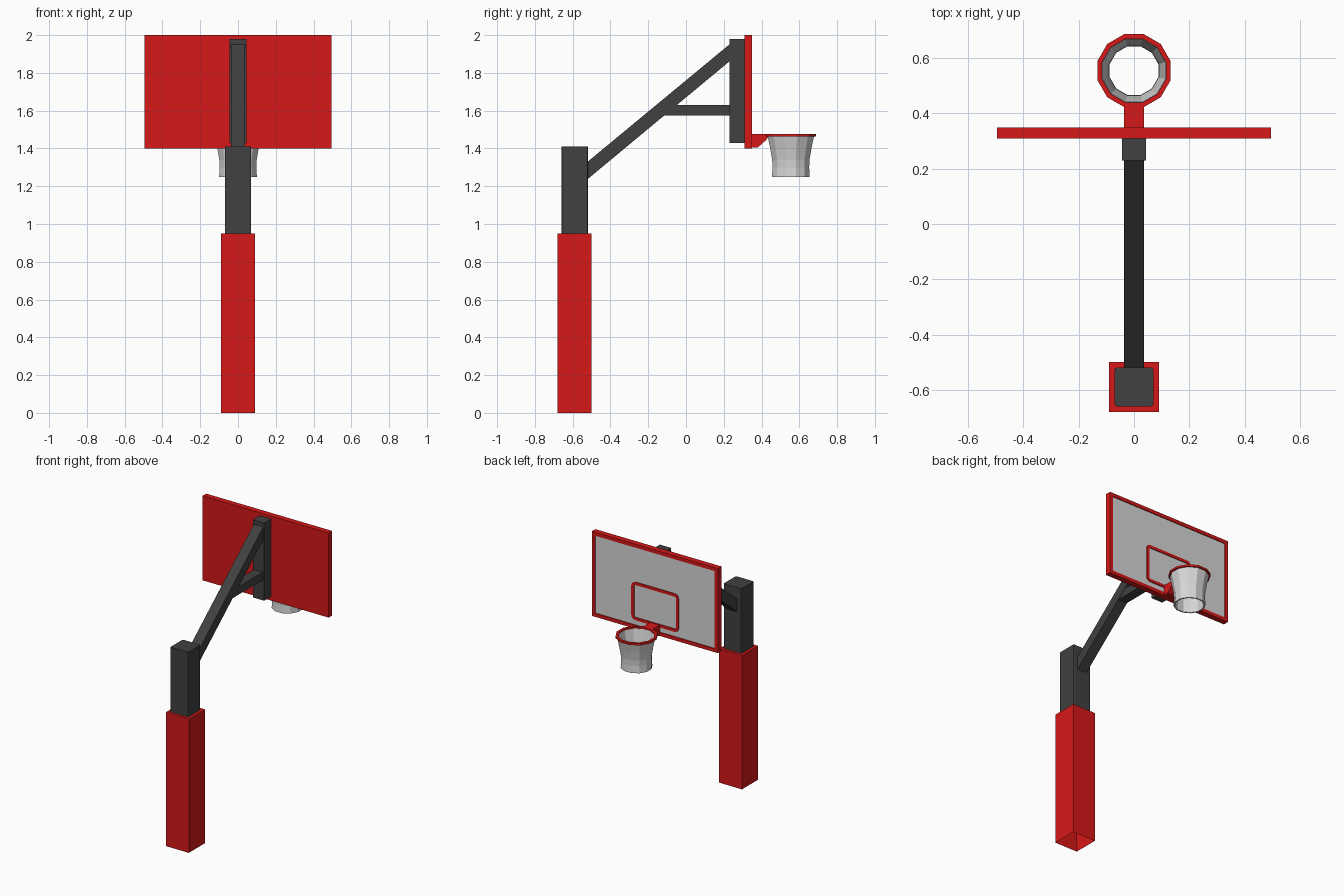
import bpy, bmesh, math

if "Cube" in bpy.data.objects:
    bpy.data.objects.remove(bpy.data.objects["Cube"])


def material(name, rgb):
    m = bpy.data.materials.new(name)
    m.diffuse_color = (*rgb, 1)
    m.use_nodes = True
    m.node_tree.nodes["Principled BSDF"].inputs["Base Color"].default_value = m.diffuse_color
    return m


RED = material("red", (0.68, 0.009, 0.009))
DARK = material("dark grey", (0.052, 0.052, 0.052))
PALE = material("pale grey", (0.68, 0.68, 0.68))


def finish(name, bm, *mats):
    bmesh.ops.recalc_face_normals(bm, faces=bm.faces)
    me = bpy.data.meshes.new(name)
    bm.to_mesh(me)
    bm.free()
    for m in mats:
        me.materials.append(m)
    ob = bpy.data.objects.new(name, me)
    bpy.context.collection.objects.link(ob)
    return ob


def extrude_yz(name, pts, half, mat):
    """Side profile (y, z) extruded across x."""
    bm = bmesh.new()
    a = [bm.verts.new((-half, y, z)) for y, z in pts]
    b = [bm.verts.new((half, y, z)) for y, z in pts]
    bm.faces.new(a)
    bm.faces.new(b[::-1])
    n = len(pts)
    for i in range(n):
        j = (i + 1) % n
        bm.faces.new((a[i], a[j], b[j], b[i]))
    return finish(name, bm, mat)


def box_bm(x, y0, y1, z0, z1):
    bm = bmesh.new()
    bmesh.ops.create_cube(bm, size=1)
    for v in bm.verts:
        v.co = (v.co.x * 2 * x, y0 + (v.co.y + 0.5) * (y1 - y0), z0 + (v.co.z + 0.5) * (z1 - z0))
    bm.normal_update()
    return bm


def lathe(name, profile, cy, mat, sides=12):
    """Closed (apothem, z) section turned about a vertical axis, flats facing the axes."""
    bm = bmesh.new()
    rings = []
    for k in range(sides):
        t = 2 * math.pi * (k + 0.5) / sides
        rings.append([bm.verts.new((r / math.cos(math.pi / sides) * math.cos(t),
                                    cy + r / math.cos(math.pi / sides) * math.sin(t), z))
                      for r, z in profile])
    n = len(profile)
    for k in range(sides):
        p, q = rings[k], rings[(k + 1) % sides]
        for i in range(n):
            j = (i + 1) % n
            bm.faces.new((p[i], q[i], q[j], p[j]))
    return finish(name, bm, mat)


# Post padding, hollow from below
bm = box_bm(0.09, -0.68, -0.50, 0, 0.95)
bottom = [f for f in bm.faces if f.normal.z < -0.9]
bmesh.ops.inset_region(bm, faces=bottom, thickness=0.02)
for v in bottom[0].verts:
    v.co.z = 0.93
finish("post_padding", bm, RED)

# Square post with softened vertical corners
bm = box_bm(0.07, -0.66, -0.52, 0.94, 1.41)
upright = [e for e in bm.edges if abs(e.verts[0].co.z - e.verts[1].co.z) > 0.1]
bmesh.ops.bevel(bm, geom=upright, offset=0.008, segments=2, profile=0.5, affect='EDGES')
finish("post", bm, DARK)

# Support arm, brace and board mount
extrude_yz("diagonal_arm", [(-0.53, 1.23), (0.235, 1.865), (0.235, 1.955), (-0.53, 1.322)], 0.037, DARK)
extrude_yz("arm_brace", [(-0.115, 1.575), (0.235, 1.575), (0.235, 1.63), (-0.05, 1.63)], 0.035, DARK)
finish("board_mount", box_bm(0.044, 0.23, 0.312, 1.43, 1.98), DARK)

# Backboard with a sunken pale panel
bm = box_bm(0.495, 0.31, 0.35, 1.40, 2.0)
panel = [f for f in bm.faces if f.normal.y > 0.9]
bmesh.ops.inset_region(bm, faces=panel, thickness=0.035)
bm.normal_update()
bmesh.ops.inset_region(bm, faces=panel, thickness=0.0005, depth=-0.006)
panel[0].material_index = 1
finish("backboard", bm, RED, PALE)


# Target outline: thin rounded rectangular frame
def rounded(w, h, r):
    pts = []
    for k, (sx, sz) in enumerate(((1, 1), (-1, 1), (-1, -1), (1, -1))):
        for s in range(4):
            t = math.pi / 2 * (k + s / 3)
            pts.append((sx * (w - r) + r * math.cos(t), sz * (h - r) + r * math.sin(t)))
    return pts


bm = bmesh.new()
loops = [[bm.verts.new((x, y, 1.595 + z)) for x, z in rounded(0.185 - d, 0.135 - d, 0.03 - d)]
         for d, y in ((0, 0.342), (0, 0.35), (0.02, 0.35), (0.02, 0.342))]
for k in range(4):
    p, q = loops[k], loops[(k + 1) % 4]
    for i in range(len(p)):
        j = (i + 1) % len(p)
        bm.faces.new((p[i], p[j], q[j], q[i]))
finish("target_outline", bm, RED)

# Rim bracket, rim and net
extrude_yz("rim_bracket", [(0.343, 1.405), (0.38, 1.405), (0.425, 1.445), (0.435, 1.461),
                           (0.435, 1.476), (0.343, 1.476)], 0.037, RED)
lathe("rim", [(0.132, 1.463), (0.132, 1.477), (0.115, 1.477), (0.115, 1.463)], 0.555, RED)
outer = [(0.123, 1.466), (0.109, 1.40), (0.099, 1.34), (0.097, 1.30), (0.10, 1.25)]
lathe("net", outer + [(r - 0.009, z) for r, z in reversed(outer)], 0.555, PALE)
